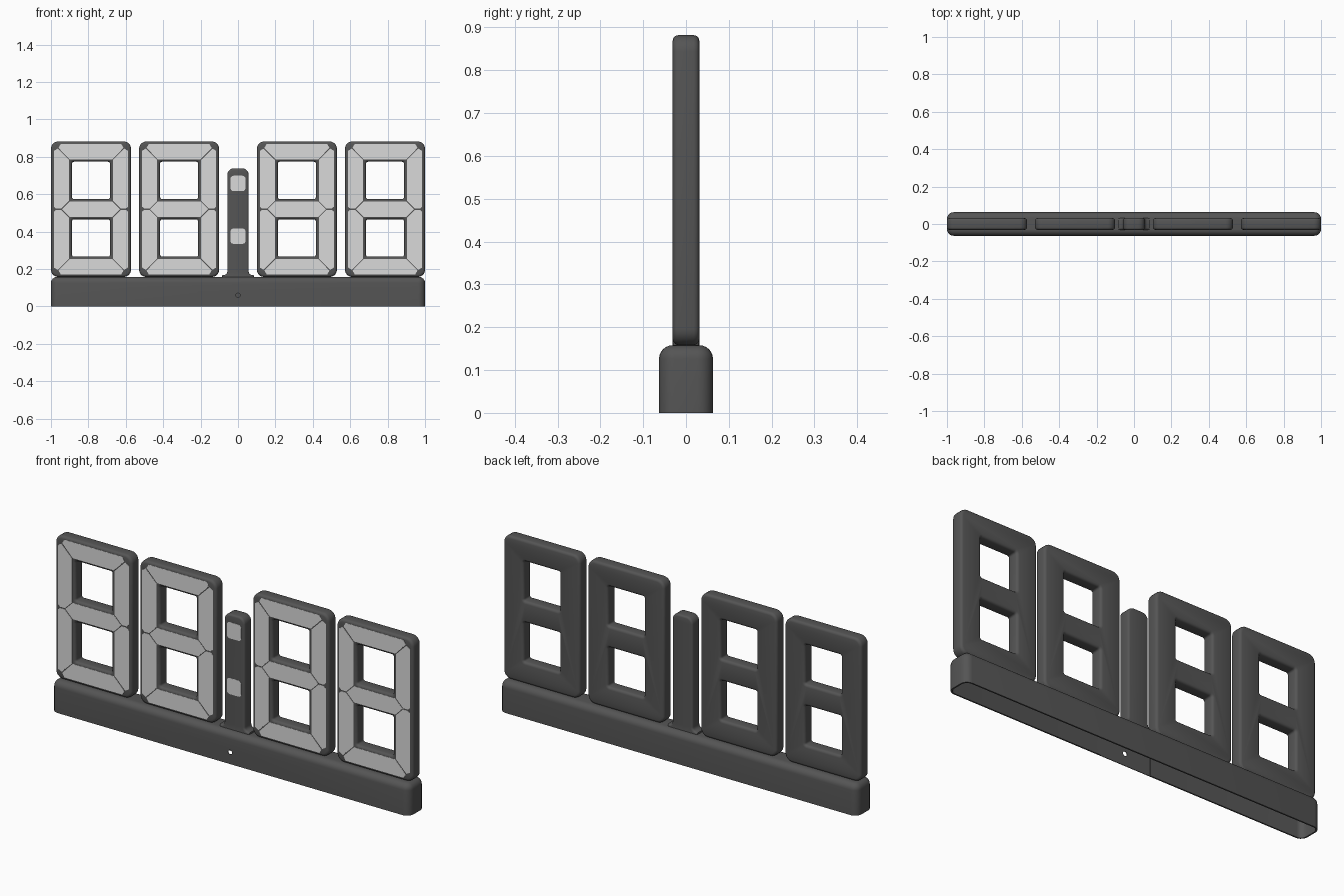
import bpy, bmesh, math
from mathutils import Matrix

if "Cube" in bpy.data.objects:
    bpy.data.objects.remove(bpy.data.objects["Cube"])

def material(name, v):
    m = bpy.data.materials.new(name)
    m.diffuse_color = (v, v, v, 1)
    m.use_nodes = True
    m.node_tree.nodes["Principled BSDF"].inputs["Base Color"].default_value = m.diffuse_color
    return m

DARK = material("dark_grey_case", 0.09)
LIGHT = material("light_segment", 0.7)
FRONT = 0.031            # half thickness of the digits
BASE_TOP = 0.158

def rounded(cx, cz, hw, hh, r, n=5):
    """Rounded rectangle outline."""
    pts = []
    for k, (sx, sz) in enumerate(((1, 1), (-1, 1), (-1, -1), (1, -1))):
        for i in range(n + 1):
            a = math.pi / 2 * (k + i / n)
            pts.append((cx + sx * (hw - r) + r * math.cos(a),
                        cz + sz * (hh - r) + r * math.sin(a)))
    return pts

def finish(obj, mat, angle=35):
    obj.data.materials.clear()
    obj.data.materials.append(mat)
    bpy.ops.object.select_all(action='DESELECT')
    obj.select_set(True)
    bpy.context.view_layer.objects.active = obj
    bpy.ops.object.shade_smooth_by_angle(angle=math.radians(angle))
    return obj

def mesh_object(name, bm):
    bmesh.ops.recalc_face_normals(bm, faces=bm.faces)
    me = bpy.data.meshes.new(name)
    bm.to_mesh(me)
    bm.free()
    obj = bpy.data.objects.new(name, me)
    bpy.context.collection.objects.link(obj)
    return obj

def slab(name, outlines, bevel):
    """Upright slab with soft edges; the bevel grows out from the outlines."""
    cu = bpy.data.curves.new(name, 'CURVE')
    cu.dimensions = '2D'
    cu.fill_mode = 'BOTH'
    cu.extrude = FRONT - bevel
    cu.bevel_depth = bevel
    cu.bevel_resolution = 2
    for pts in outlines:
        sp = cu.splines.new('POLY')
        sp.points.add(len(pts) - 1)
        for p, (x, z) in zip(sp.points, pts):
            p.co = (x, z, 0, 1)
        sp.use_cyclic_u = True
    tmp = bpy.data.objects.new(name + "_curve", cu)
    bpy.context.collection.objects.link(tmp)
    me = bpy.data.meshes.new_from_object(
        tmp.evaluated_get(bpy.context.evaluated_depsgraph_get()))
    bpy.data.objects.remove(tmp)
    bm = bmesh.new()
    bm.from_mesh(me)
    bmesh.ops.remove_doubles(bm, verts=bm.verts, dist=1e-5)
    bm.transform(Matrix.Rotation(math.pi / 2, 4, 'X'))
    return finish(mesh_object(name, bm), DARK)

def plates(name, outlines):
    """Thin light plates on the front face."""
    bm = bmesh.new()
    for pts in outlines:
        face = bm.faces.new([bm.verts.new((x, -FRONT - 0.001, z)) for x, z in pts])
        ext = bmesh.ops.extrude_face_region(bm, geom=[face], use_keep_orig=True)
        for v in ext['geom']:
            if isinstance(v, bmesh.types.BMVert):
                v.co.y += 0.003
    return finish(mesh_object(name, bm), LIGHT)

# Seven segments, drawn about the digit centre
W, H, w, h, m, g = 0.198, 0.348, 0.118, 0.267, 0.041, 0.003
top = [(w - g, h), (W - 0.024, H - 0.02), (W - 0.036, H),
       (-W + 0.036, H), (-W + 0.024, H - 0.02), (-w + g, h)]
side = [(w, h - g), (W - 0.02, H - 0.024), (W, H - 0.036),
        (W, 0.014), (W - 0.012, g), (w + m, g), (w, m + g)]
middle = [(w - g, m), (w + m - g, 0), (w - g, -m),
          (-w + g, -m), (-w - m + g, 0), (-w + g, m)]
segments = [top, [(x, -z) for x, z in top], middle]
segments += [[(sx * x, sz * z) for x, z in side] for sx in (1, -1) for sz in (1, -1)]

# Digits
B, CZ = 0.013, 0.52
for i, cx in enumerate((-0.786, -0.315, 0.315, 0.786), 1):
    slab(f"digit_{i}_case", [
        rounded(cx, CZ, 0.214 - B, 0.362 - B, 0.026),
        rounded(cx, CZ + 0.154, 0.101 + B, 0.1 + B, 0.022),
        rounded(cx, CZ - 0.154, 0.101 + B, 0.1 + B, 0.022)], B)
    plates(f"digit_{i}_segments", [[(cx + x, CZ + z) for x, z in s] for s in segments])

# Colon post with flared foot
pw, r, b = 0.057, 0.028, 0.01
half = [(pw - b + r - r * math.cos(a), BASE_TOP + r - r * math.sin(a))
        for a in (math.pi / 2 * k / 5 for k in range(5, -1, -1))]
half = [(pw - b + r, BASE_TOP - 0.003)] + half
half += [(pw - b - 0.024 + 0.024 * math.cos(a), 0.738 - b - 0.024 + 0.024 * math.sin(a))
         for a in (math.pi / 2 * k / 5 for k in range(6))]
slab("colon_post", [half + [(-x, z) for x, z in reversed(half)]], b)
plates("colon_dots", [rounded(0, z, 0.04, 0.041, 0.016) for z in (0.658, 0.376)])

# Hollow base, open underneath
R, T = 0.032, 0.007
levels = [(0, 0)] + [(R - R * math.cos(a), BASE_TOP - R + R * math.sin(a))
                     for a in (math.pi / 2 * k / 6 for k in range(7))]
rings = [(i, z, 0) for i, z in reversed(levels)]
rings += [(i, z - (T if z else 0), T) for i, z in levels]
bm = bmesh.new()
loops = []
for inset, z, t in rings:
    rad = max(0.036 - inset - t, 0.002)
    loops.append([bm.verts.new((x, y, z)) for x, y in
                  rounded(0, 0, 1 - inset - t, 0.063 - inset - t, rad)])
for a, c in zip(loops, loops[1:]):
    for k in range(len(a)):
        j = (k + 1) % len(a)
        bm.faces.new((a[k], a[j], c[j], c[k]))
bm.faces.new(loops[0])
bm.faces.new(loops[-1])
base = mesh_object("base", bm)

# Inner wall recess and small hole in the front wall
bm = bmesh.new()
bmesh.ops.create_cube(bm, size=1, matrix=Matrix.Translation((0, -0.055, 0.05))
                      @ Matrix.Diagonal((0.28, 0.01, 0.14, 1)))
recess = mesh_object("recess_cutter", bm)
bm = bmesh.new()
bmesh.ops.create_cone(bm, cap_ends=True, segments=20, radius1=0.011, radius2=0.011, depth=0.06,
                      matrix=Matrix.Translation((0, -0.06, 0.06)) @ Matrix.Rotation(math.pi / 2, 4, 'X'))
hole = mesh_object("hole_cutter", bm)
bpy.context.view_layer.objects.active = base
for cutter in (recess, hole):
    mod = base.modifiers.new("cut", 'BOOLEAN')
    mod.operation, mod.solver, mod.object = 'DIFFERENCE', 'EXACT', cutter
    bpy.ops.object.modifier_apply(modifier=mod.name)
    bpy.data.objects.remove(cutter)
finish(base, DARK)
